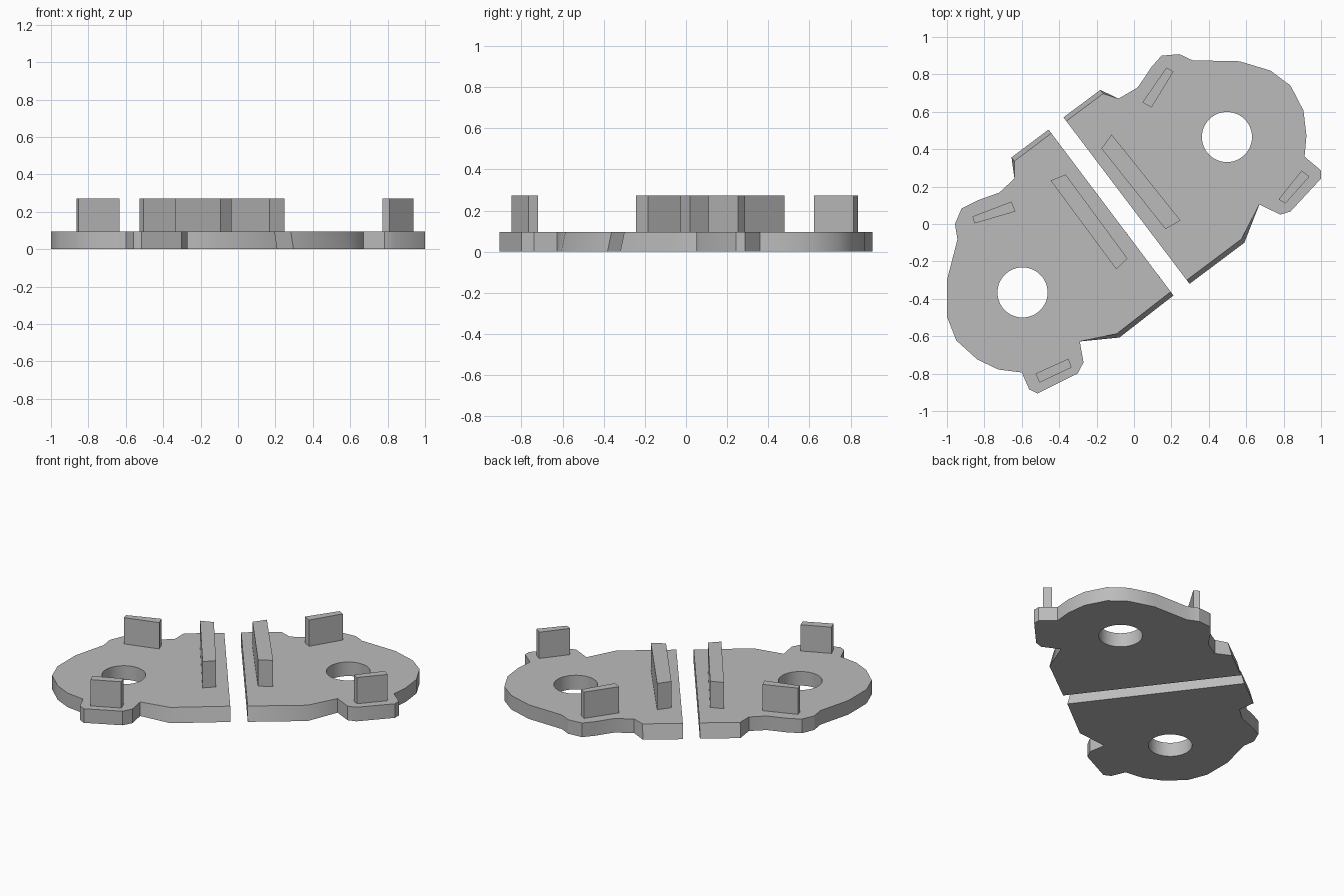
import bpy, bmesh, math
from mathutils import Vector

if "Cube" in bpy.data.objects:
    bpy.data.objects.remove(bpy.data.objects["Cube"])

THICK, POST_TOP = 0.095, 0.272
SEAM = Vector((0.604, -0.797))     # direction of the straight gap between plates
SLOPE = 0.025                      # inward lean of the sloped end walls

grey = bpy.data.materials.new("grey")
grey.diffuse_color = (0.5, 0.5, 0.5, 1)
grey.use_nodes = True
grey.node_tree.nodes["Principled BSDF"].inputs["Base Color"].default_value = grey.diffuse_color


def prism(name, bottom, top, z0, z1):
    """Closed solid between two matching outlines."""
    bm = bmesh.new()
    lo = [bm.verts.new((x, y, z0)) for x, y in bottom]
    hi = [bm.verts.new((x, y, z1)) for x, y in top]
    bm.faces.new(lo)
    bm.faces.new(hi)
    for i in range(len(lo)):
        j = (i + 1) % len(lo)
        bm.faces.new((lo[i], lo[j], hi[j], hi[i]))
    bmesh.ops.recalc_face_normals(bm, faces=bm.faces)
    me = bpy.data.meshes.new(name)
    bm.to_mesh(me)
    bm.free()
    me.materials.append(grey)
    ob = bpy.data.objects.new(name, me)
    bpy.context.collection.objects.link(ob)
    return ob


def plate(name, outline, lean, hole):
    """Plate with sloped ends and a round through hole."""
    top = [Vector(p) + SEAM * SLOPE * lean.get(i, 0) for i, p in enumerate(outline)]
    ob = prism(name, outline, top, 0, THICK)
    bpy.ops.mesh.primitive_cylinder_add(vertices=48, radius=0.134, depth=0.5,
                                        location=(*hole, 0.05))
    cutter = bpy.context.object
    cutter.data.materials.append(grey)
    mod = ob.modifiers.new("hole", 'BOOLEAN')
    mod.operation, mod.solver, mod.object = 'DIFFERENCE', 'EXACT', cutter
    bpy.ops.object.select_all(action='DESELECT')
    bpy.context.view_layer.objects.active = ob
    ob.select_set(True)
    bpy.ops.object.modifier_apply(modifier=mod.name)
    bpy.data.objects.remove(cutter)
    bpy.ops.object.shade_smooth_by_angle(angle=math.radians(30))


# Right plate, starting at the rear end of the gap
plate("right_plate", [
    (-0.377, 0.57), (-0.18, 0.717), (-0.083, 0.67), (0.02, 0.73), (0.094, 0.84),
    (0.147, 0.9), (0.243, 0.908), (0.313, 0.875), (0.564, 0.87), (0.73, 0.82),
    (0.837, 0.74), (0.906, 0.607), (0.922, 0.473), (0.912, 0.36), (1, 0.286),
    (1, 0.243), (0.837, 0.067), (0.783, 0.05), (0.67, 0.104), (0.59, -0.1),
    (0.297, -0.32)], {0: 1, 1: 1, 19: -1, 20: -1}, (0.497, 0.465))

# Left plate, starting at the rear end of the gap
plate("left_plate", [
    (-0.457, 0.505), (-0.655, 0.356), (-0.639, 0.243), (-0.72, 0.168), (-0.837, 0.126),
    (-0.922, 0.083), (-0.957, 0), (-0.944, -0.083), (-1, -0.3), (-1, -0.495),
    (-0.95, -0.623), (-0.837, -0.725), (-0.725, -0.778), (-0.6, -0.794),
    (-0.56, -0.885), (-0.516, -0.906), (-0.302, -0.8), (-0.27, -0.74),
    (-0.29, -0.628), (-0.078, -0.607), (0.211, -0.382)],
    {0: 1, 1: 1, 19: -1, 20: -1}, (-0.596, -0.366))

# Upright tabs standing on the plates
tabs = {
    "right_long_tab": [(-0.174, 0.404), (-0.12, 0.479), (0.249, 0.019), (0.168, -0.027)],
    "right_rear_tab": [(0.045, 0.65), (0.174, 0.837), (0.211, 0.815), (0.094, 0.623)],
    "right_side_tab": [(0.773, 0.131), (0.896, 0.286), (0.938, 0.254), (0.81, 0.11)],
    "left_long_tab": [(-0.446, 0.233), (-0.366, 0.265), (-0.035, -0.184), (-0.094, -0.243)],
    "left_side_tab": [(-0.864, 0.04), (-0.655, 0.12), (-0.634, 0.067), (-0.853, 0.003)],
    "left_front_tab": [(-0.527, -0.8), (-0.35, -0.72), (-0.334, -0.767), (-0.505, -0.848)],
}
for name, pts in tabs.items():
    prism(name, pts, pts, THICK, POST_TOP)
